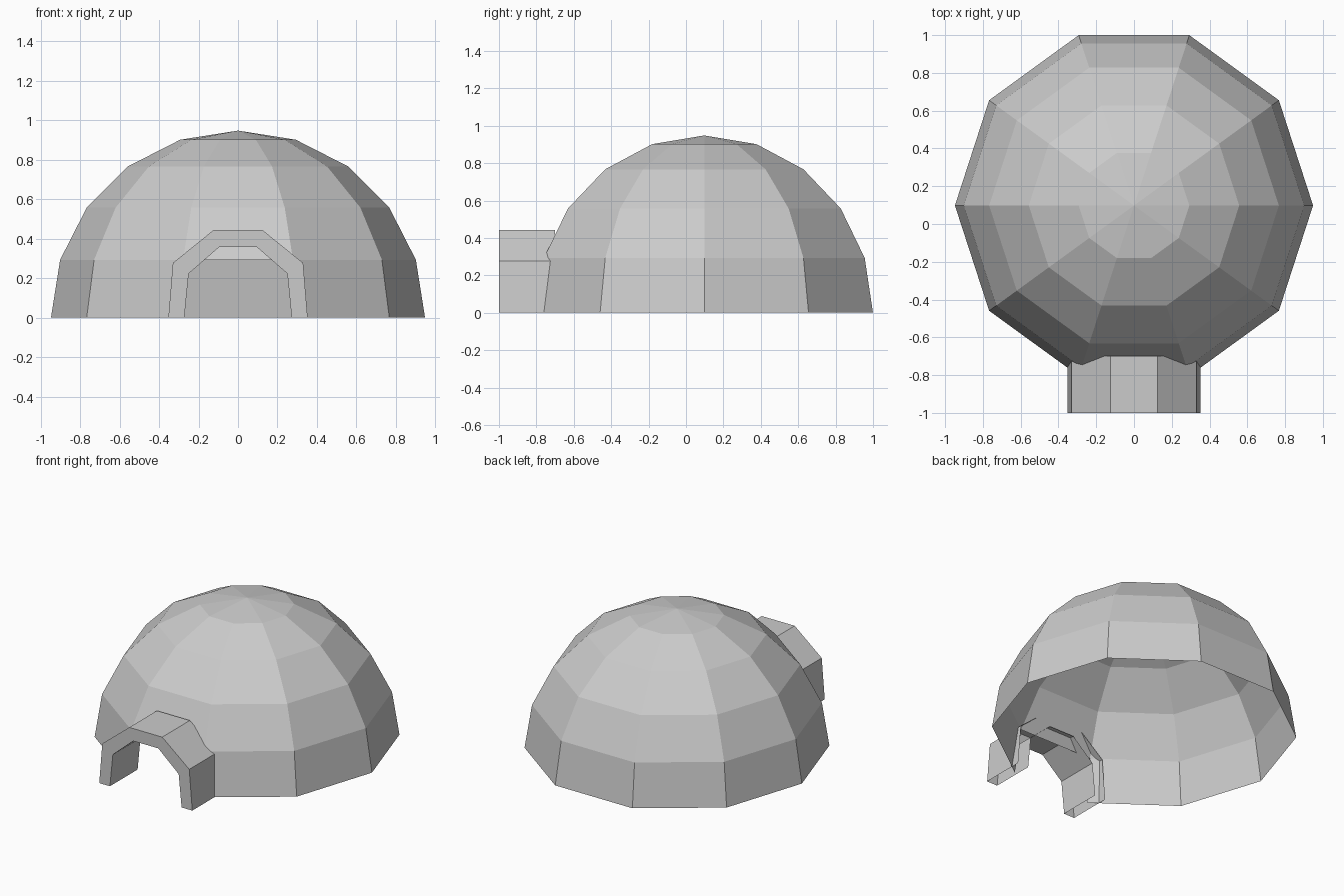
import bpy, bmesh
from math import cos, sin, pi

if "Cube" in bpy.data.objects:
    bpy.data.objects.remove(bpy.data.objects["Cube"])

R, CY, N = 0.948, 0.098, 10


def make_object(name, bm):
    me = bpy.data.meshes.new(name)
    bm.to_mesh(me)
    bm.free()
    ob = bpy.data.objects.new(name, me)
    bpy.context.collection.objects.link(ob)
    return ob


# Dome: open ten-sided half sphere, front panel of the lowest row left out
bm = bmesh.new()
rings = []
for row in range(5):
    a = row * pi / 10
    rings.append([bm.verts.new((R * cos(a) * cos(2 * pi * i / N),
                                CY + R * cos(a) * sin(2 * pi * i / N),
                                R * sin(a))) for i in range(N)])
apex = bm.verts.new((0, CY, R))
for i in range(N):
    j = (i + 1) % N
    for row in range(4):
        if row == 0 and i == 7:
            continue  # doorway
        lo, hi = rings[row], rings[row + 1]
        bm.faces.new((lo[i], lo[j], hi[j], hi[i]))
    bm.faces.new((rings[4][i], rings[4][j], apex))
make_object("dome", bm)

# Entrance: double-walled arch, closed at the front rim, open below and behind
FRONT, BACK = -1.0, -0.70
outer = [(0.353, 0), (0.33, 0.277), (0.125, 0.443)]
inner = [(0.272, 0), (0.25, 0.223), (0.095, 0.358)]


def arch(bm, half, y):
    pts = half + [(-x, z) for x, z in reversed(half)]
    return [bm.verts.new((x, y, z)) for x, z in pts]


def bridge(bm, a, b):
    for k in range(len(a) - 1):
        bm.faces.new((a[k], a[k + 1], b[k + 1], b[k]))


bm = bmesh.new()
outer_front, outer_back = arch(bm, outer, FRONT), arch(bm, outer, BACK)
inner_front, inner_back = arch(bm, inner, FRONT), arch(bm, inner, BACK)
bridge(bm, outer_front, outer_back)
bridge(bm, inner_front, outer_front)
bridge(bm, inner_back, inner_front)
# outward normals: the outer wall must face away from the tunnel
bm.normal_update()
top = max(bm.faces, key=lambda f: f.calc_center_median().z)
roof = [f for f in bm.faces if all(v in outer_front + outer_back for v in f.verts)]
if max(roof, key=lambda f: f.calc_center_median().z).normal.z < 0:
    bmesh.ops.reverse_faces(bm, faces=bm.faces[:])
make_object("entrance_arch", bm)
